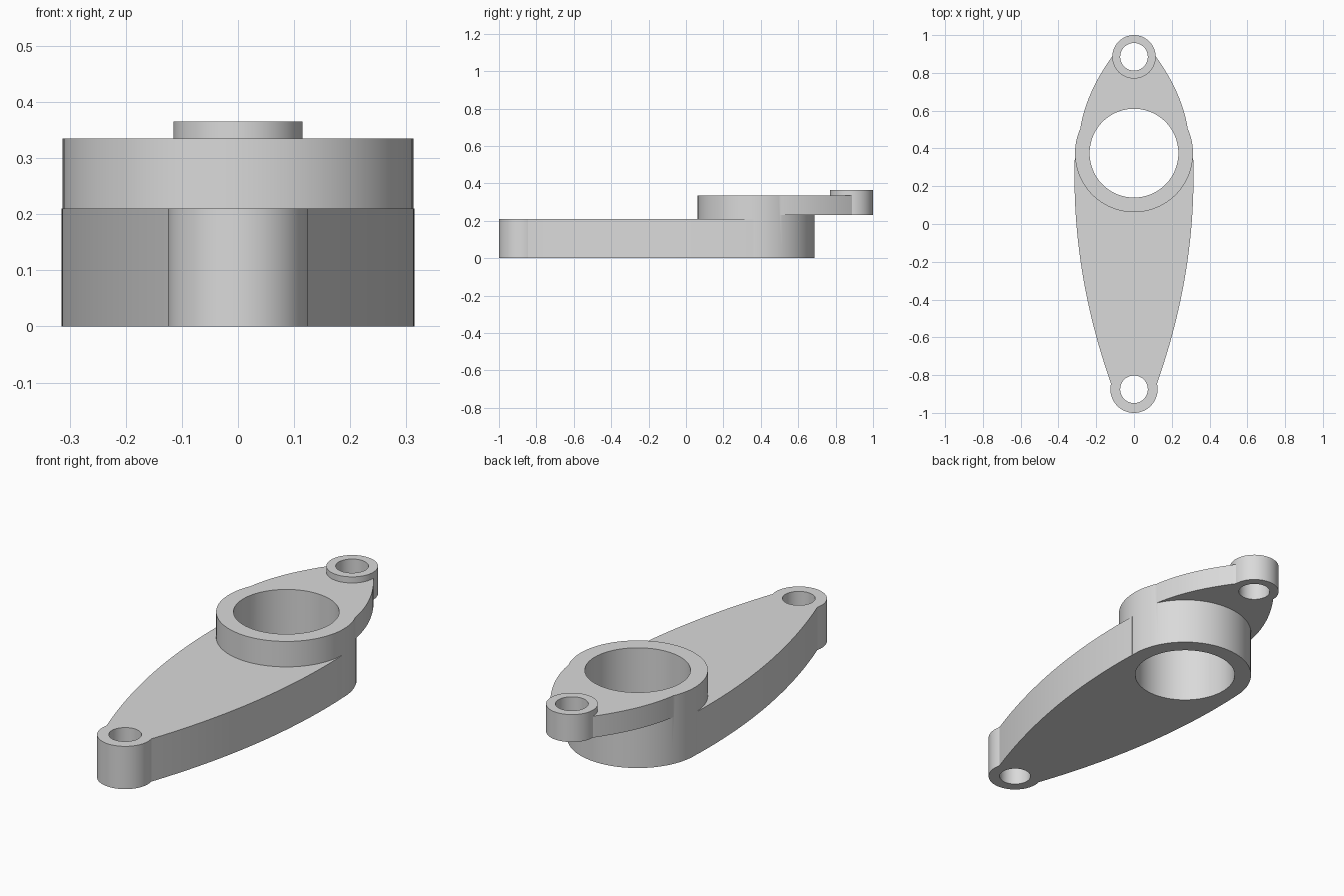
import bpy, bmesh, math

cube = bpy.data.objects.get("Cube")
if cube:
    bpy.data.objects.remove(cube, do_unlink=True)

grey = bpy.data.materials.new("plain grey")
grey.use_nodes = True
COLOUR = (0.7, 0.7, 0.7, 1)
grey.diffuse_color = COLOUR
grey.node_tree.nodes["Principled BSDF"].inputs["Base Color"].default_value = COLOUR

# Plan positions of the three bores along the centre line
HUB_Y, LONG_END_Y, SHORT_END_Y = 0.375, -0.875, 0.885


def prism(name, outline, z0, z1):
    """Extrude a closed plan outline from z0 to z1."""
    bm = bmesh.new()
    face = bm.faces.new([bm.verts.new((x, y, z0)) for x, y in outline])
    top = bmesh.ops.extrude_face_region(bm, geom=[face])["geom"]
    for v in top:
        if isinstance(v, bmesh.types.BMVert):
            v.co.z = z1
    bmesh.ops.recalc_face_normals(bm, faces=bm.faces)
    mesh = bpy.data.meshes.new(name)
    bm.to_mesh(mesh)
    bm.free()
    mesh.materials.append(grey)
    obj = bpy.data.objects.new(name, mesh)
    bpy.context.collection.objects.link(obj)
    return obj


def cylinder(name, y, radius, z0, z1, sides=96):
    angles = [2 * math.pi * i / sides for i in range(sides)]
    return prism(name, [(radius * math.cos(a), y + radius * math.sin(a))
                        for a in angles], z0, z1)


def arm(name, half_width, y0, y1, z0, z1, steps=32):
    """Mirrored plate whose half width is a function of y."""
    ys = [y0 + (y1 - y0) * i / steps for i in range(steps + 1)]
    right = [(half_width(y), y) for y in ys]
    return prism(name, right + [(-x, y) for x, y in reversed(right)], z0, z1)


def combine(target, other, operation):
    mod = target.modifiers.new("combine", 'BOOLEAN')
    mod.operation = operation
    mod.solver = 'EXACT'
    mod.object = other
    bpy.context.view_layer.objects.active = target
    bpy.ops.object.modifier_apply(modifier=mod.name)
    bpy.data.objects.remove(other, do_unlink=True)


# Central hub, both arms and their end bosses
body = cylinder("lever_body", HUB_Y, 0.3125, 0, 0.335)
solids = [
    arm("long_arm", lambda y: 0.315 - (y - 0.25) ** 2 / 6.2,
        -0.86, 0.36, 0, 0.21),
    cylinder("long_arm_boss", LONG_END_Y, 0.125, 0, 0.21),
    arm("short_arm", lambda y: 0.28 - 0.196 * (y - 0.53) - 0.745 * (y - 0.53) ** 2,
        0.45, 0.89, 0.23, 0.335),
    cylinder("short_arm_boss", SHORT_END_Y, 0.115, 0.23, 0.365),
]
for solid in solids:
    combine(body, solid, 'UNION')

# Through bores
for y, radius in ((HUB_Y, 0.235), (LONG_END_Y, 0.073), (SHORT_END_Y, 0.073)):
    combine(body, cylinder("bore_cutter", y, radius, -0.1, 0.5), 'DIFFERENCE')

# Smooth walls with crisp rims
bpy.ops.object.select_all(action='DESELECT')
body.select_set(True)
bpy.context.view_layer.objects.active = body
bpy.ops.object.shade_smooth_by_angle(angle=math.radians(20))
